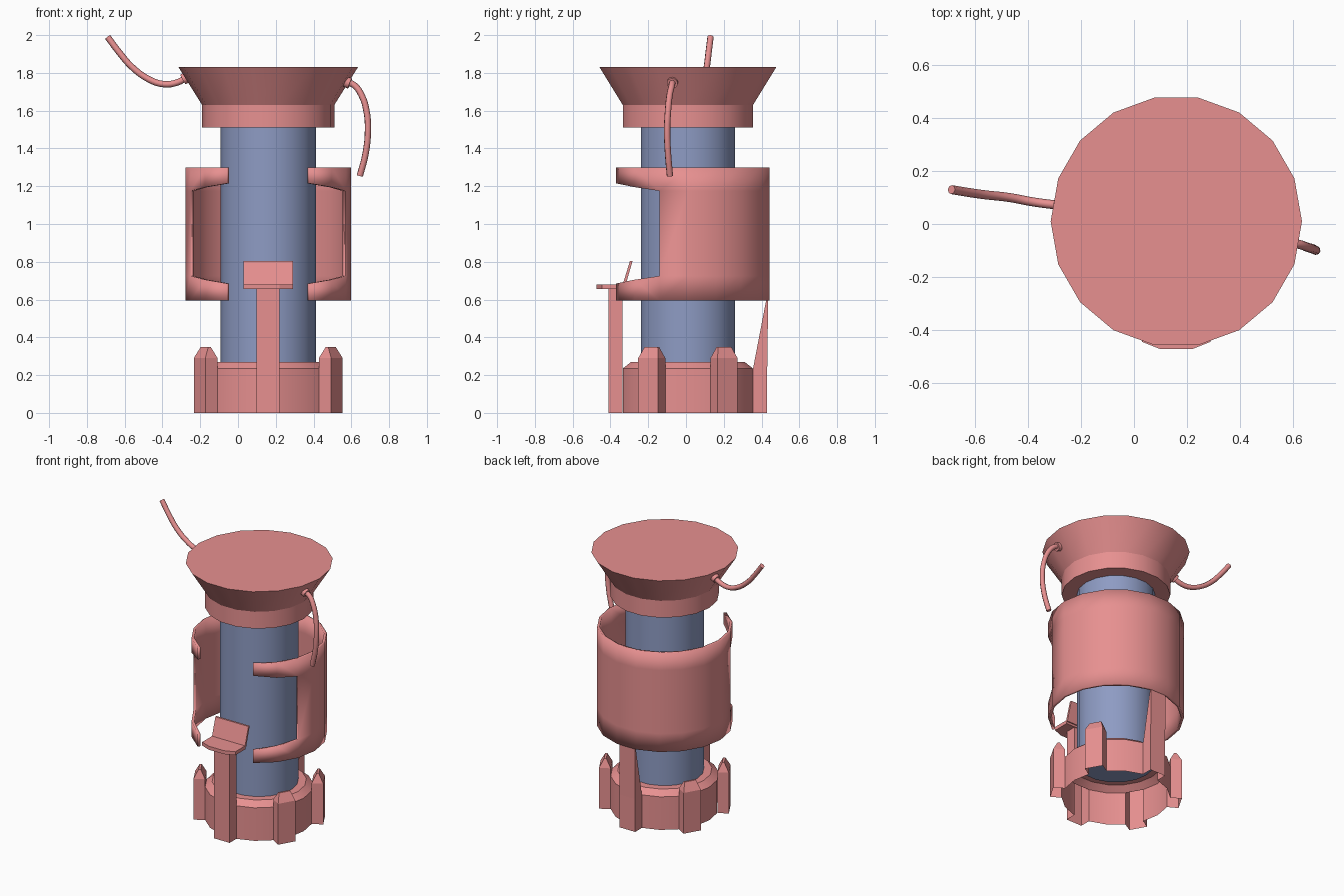
import bpy, bmesh, math
from mathutils import Vector

if "Cube" in bpy.data.objects:
    bpy.data.objects.remove(bpy.data.objects["Cube"])

CX, CY, N = 0.16, 0.01, 18          # shared axis and side count


def material(name, rgb):
    m = bpy.data.materials.new(name)
    m.diffuse_color = (*rgb, 1)
    m.use_nodes = True
    m.node_tree.nodes["Principled BSDF"].inputs["Base Color"].default_value = m.diffuse_color
    return m


RED = material("red_paint", (0.8, 0.28, 0.28))
BLUE = material("blue_core", (0.27, 0.33, 0.55))


def finish(bm, name, mat, smooth=True, weld=True):
    if weld:
        bmesh.ops.remove_doubles(bm, verts=bm.verts, dist=1e-5)
    bmesh.ops.recalc_face_normals(bm, faces=bm.faces)
    me = bpy.data.meshes.new(name)
    bm.to_mesh(me)
    bm.free()
    ob = bpy.data.objects.new(name, me)
    bpy.context.collection.objects.link(ob)
    me.materials.append(mat)
    if smooth:
        bpy.ops.object.select_all(action='DESELECT')
        ob.select_set(True)
        bpy.context.view_layer.objects.active = ob
        bpy.ops.object.shade_smooth_by_angle(angle=math.radians(30))
    return ob


def polar(r, i, z):
    a = 2 * math.pi * i / N
    return Vector((CX + r * math.cos(a), CY + r * math.sin(a), z))


def face(bm, pts):
    bm.faces.new([bm.verts.new(p) for p in pts])


def lathe(name, profile, mat, bottom=True, skip=lambda i, k: False):
    """Revolve (radius, z) points; skip leaves out chosen wall panels."""
    bm = bmesh.new()
    for k, ((r0, z0), (r1, z1)) in enumerate(zip(profile, profile[1:])):
        for i in range(N):
            if not skip(i, k):
                face(bm, [polar(r0, i, z0), polar(r0, i + 1, z0),
                          polar(r1, i + 1, z1), polar(r1, i, z1)])
    ends = [profile[-1]] + ([profile[0]] if bottom else [])
    for r, z in ends:
        face(bm, [polar(r, i, z) for i in range(N)])
    return finish(bm, name, mat)


def rib(name, degrees, rings):
    """Hollow upright growing out of a base panel; rings are (z, inner, outer, half width)."""
    a = math.radians(degrees)
    n, t = Vector((math.cos(a), math.sin(a), 0)), Vector((-math.sin(a), math.cos(a), 0))
    c = Vector((CX, CY, 0))
    loops = [[c + n * r + t * w + Vector((0, 0, z))
              for r, w in ((ri, -h), (ro, -h), (ro, h), (ri, h))] for z, ri, ro, h in rings]
    bm = bmesh.new()
    for k, (lo, hi) in enumerate(zip(loops, loops[1:])):
        for j in range(4):
            if k == 0 and j == 3:       # open towards the hollow base
                continue
            face(bm, [lo[j], lo[(j + 1) % 4], hi[(j + 1) % 4], hi[j]])
    face(bm, loops[-1])
    return finish(bm, name, RED, smooth=False)


def prism(name, pts, offset):
    bm = bmesh.new()
    f = bm.faces.new([bm.verts.new(p) for p in pts])
    ext = bmesh.ops.extrude_face_region(bm, geom=[f])
    verts = [v for v in ext["geom"] if isinstance(v, bmesh.types.BMVert)]
    bmesh.ops.translate(bm, verts=verts, vec=offset)
    if not any(len(g.verts) == len(pts) and g.normal.dot(Vector(offset)) < 0 for g in bm.faces):
        bm.normal_update()
    return finish(bm, name, RED, smooth=False)


# Core column and flared head
lathe("core_column", [(0.253, 0.26), (0.253, 1.52)], BLUE)
lathe("flared_head", [(0.35, 1.51), (0.35, 1.63), (0.475, 1.83)], RED)

# Hollow base, open where the ribs grow out
lathe("base", [(0.35, 0), (0.35, 0.235), (0.305, 0.27)], RED, bottom=False,
      skip=lambda i, k: k == 0 and i % 3 == 1)
foot = [(0, 0.345, 0.42, 0.061), (0.235, 0.345, 0.42, 0.061)]
for deg in (30, 150, 210, 330):
    rib(f"base_rib_{deg}", deg, foot + [(0.29, 0.345, 0.42, 0.061), (0.35, 0.375, 0.389, 0.04)])
rib("front_post", 270, foot + [(0.655, 0.345, 0.42, 0.061)])
rib("back_support", 90, foot + [(0.61, 0.417, 0.425, 0.061)])

# Seat plate and its leaning back on the front post
prism("seat", [(x, y, 0.655) for x, y in ((0.03, -0.33), (0.03, -0.445), (0.1, -0.473),
      (0.22, -0.473), (0.29, -0.445), (0.29, -0.33))], (0, 0, 0.025))
prism("seat_back", [(0.03, y, z) for y, z in ((-0.338, 0.67), (-0.322, 0.67),
      (-0.283, 0.803), (-0.297, 0.803))], (0.26, 0, 0))

# Sleeve: full panels around the back, forked arms at the front
R, Z0, Z1 = 0.438, 0.595, 1.30
bm = bmesh.new()
low = {0: 0.725, 1: 0.705, 2: 0.685}
high = {0: 1.175, 1: 1.195, 2: 1.215}
for i in range(-1, 10):
    face(bm, [polar(R, i, Z0), polar(R, i + 1, Z0), polar(R, i + 1, 0.725), polar(R, i, 0.725)])
    face(bm, [polar(R, i, 0.725), polar(R, i + 1, 0.725), polar(R, i + 1, 1.175), polar(R, i, 1.175)])
    face(bm, [polar(R, i, 1.175), polar(R, i + 1, 1.175), polar(R, i + 1, Z1), polar(R, i, Z1)])
for k in (0, 1):
    for p, q in ((-1 - k, -2 - k), (10 + k, 11 + k)):
        face(bm, [polar(R, p, Z0), polar(R, q, Z0), polar(R, q, low[k + 1]), polar(R, p, low[k])])
        face(bm, [polar(R, p, high[k]), polar(R, q, high[k + 1]), polar(R, q, Z1), polar(R, p, Z1)])
sleeve = finish(bm, "sleeve", RED)
for poly in sleeve.data.polygons:       # make the outside face outwards
    if poly.normal.dot(poly.center - Vector((CX, CY, poly.center.z))) < 0:
        poly.flip()
mod = sleeve.modifiers.new("thickness", 'SOLIDIFY')
mod.thickness, mod.offset = 0.018, -1


# Cables with collars on the head
def cable(name, pts):
    cu = bpy.data.curves.new(name, 'CURVE')
    cu.dimensions = '3D'
    cu.bevel_depth, cu.bevel_resolution, cu.resolution_u = 0.017, 2, 4
    cu.use_fill_caps = True
    sp = cu.splines.new('BEZIER')
    sp.bezier_points.add(len(pts) - 1)
    for b, p in zip(sp.bezier_points, pts):
        b.co = p
        b.handle_left_type = b.handle_right_type = 'AUTO'
    ob = bpy.data.objects.new(name, cu)
    bpy.context.collection.objects.link(ob)
    cu.materials.append(RED)
    d = Vector(pts[1]) - Vector(pts[0])
    bpy.ops.mesh.primitive_cylinder_add(vertices=12, radius=0.029, depth=0.03,
                                        location=Vector(pts[0]) + d.normalized() * 0.015,
                                        rotation=d.to_track_quat('Z', 'Y').to_euler())
    collar = bpy.context.object
    collar.name = name + "_collar"
    collar.data.materials.append(RED)
    bpy.ops.object.shade_smooth_by_angle(angle=math.radians(40))


cable("left_cable", [(-0.265, 0.07, 1.78), (-0.32, 0.075, 1.75), (-0.39, 0.085, 1.74),
                     (-0.47, 0.1, 1.765), (-0.56, 0.11, 1.83), (-0.63, 0.12, 1.91),
                     (-0.69, 0.13, 1.99)])
cable("right_cable", [(0.565, -0.07, 1.755), (0.615, -0.075, 1.735), (0.655, -0.087, 1.68),
                      (0.68, -0.095, 1.6), (0.688, -0.1, 1.5), (0.675, -0.095, 1.37),
                      (0.645, -0.085, 1.255)])
